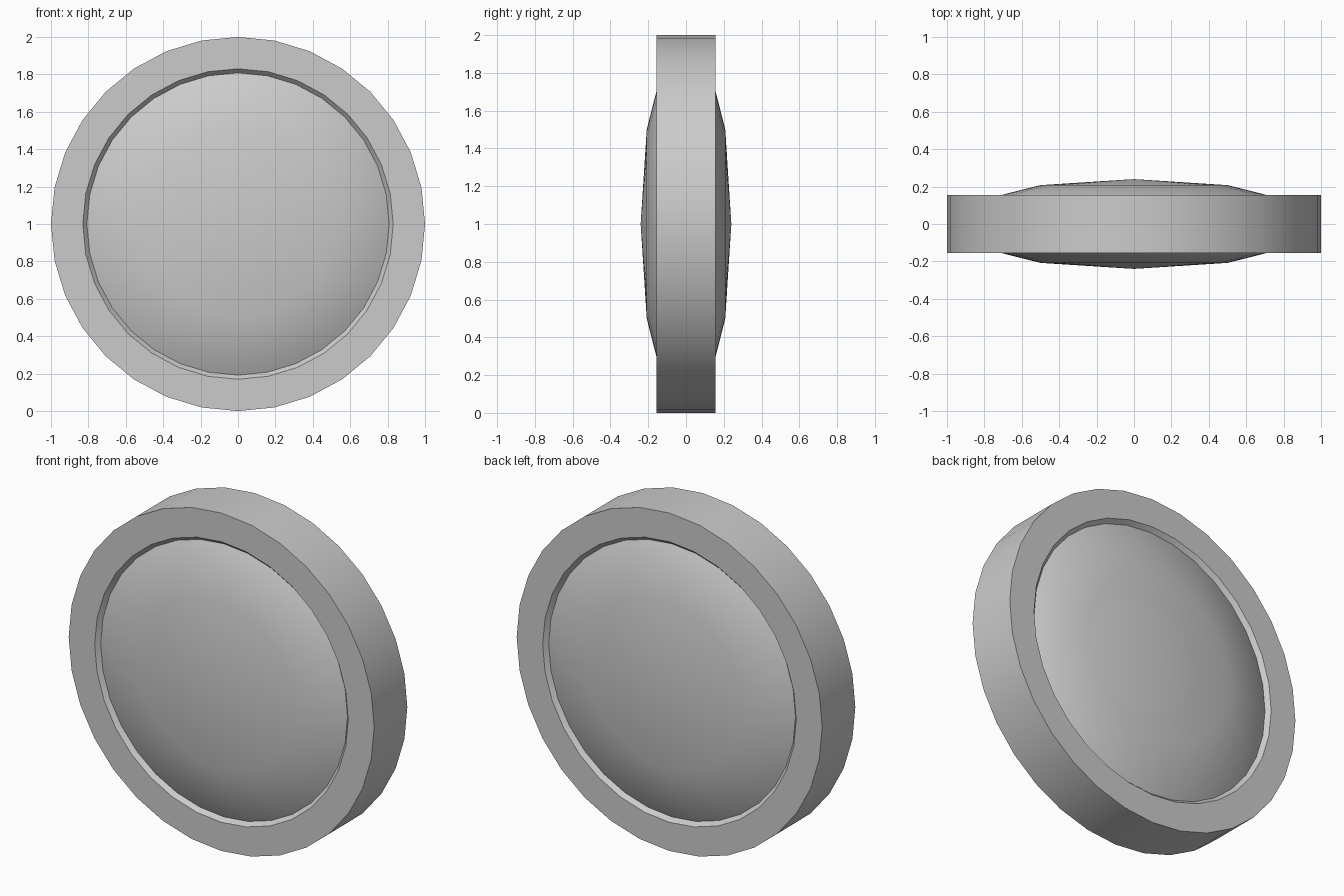
import bpy, bmesh
from math import sin, cos, pi, radians

if "Cube" in bpy.data.objects:
    bpy.data.objects.remove(bpy.data.objects["Cube"])

SIDES = 32


def lathe(name, profile, closed):
    """Spin an (r, y) profile around the y axis, centred at z = 1."""
    bm = bmesh.new()
    rings = []
    for r, y in profile:
        if r < 1e-6:
            rings.append([bm.verts.new((0, y, 1))] * SIDES)
        else:
            rings.append([bm.verts.new((r * sin(2 * pi * i / SIDES), y,
                                        1 + r * cos(2 * pi * i / SIDES)))
                          for i in range(SIDES)])
    pairs = list(zip(rings, rings[1:]))
    if closed:
        pairs.append((rings[-1], rings[0]))
    for a, b in pairs:
        for i in range(SIDES):
            j = (i + 1) % SIDES
            bm.faces.new(dict.fromkeys((a[i], a[j], b[j], b[i])))
    bmesh.ops.recalc_face_normals(bm, faces=bm.faces)
    mesh = bpy.data.meshes.new(name)
    bm.to_mesh(mesh)
    bm.free()
    obj = bpy.data.objects.new(name, mesh)
    bpy.context.collection.objects.link(obj)
    bpy.ops.object.select_all(action='DESELECT')
    obj.select_set(True)
    bpy.context.view_layer.objects.active = obj
    bpy.ops.object.shade_smooth_by_angle(angle=radians(30))
    return obj


# Outer rim with a chamfered inner edge on both faces
half = [(0.79, 0.11), (0.83, 0.155), (1.0, 0.155)]
lathe("rim", half + [(r, -y) for r, y in reversed(half)], True)

# Lens: flattened coarse sphere bulging out of both sides
lens = [(0.98 * sin(pi * k / 6) if k in (2, 3, 4) else 0.5 * (k in (1, 5)),
         0.24 * cos(pi * k / 6)) for k in range(7)]
lathe("lens", lens, False)
